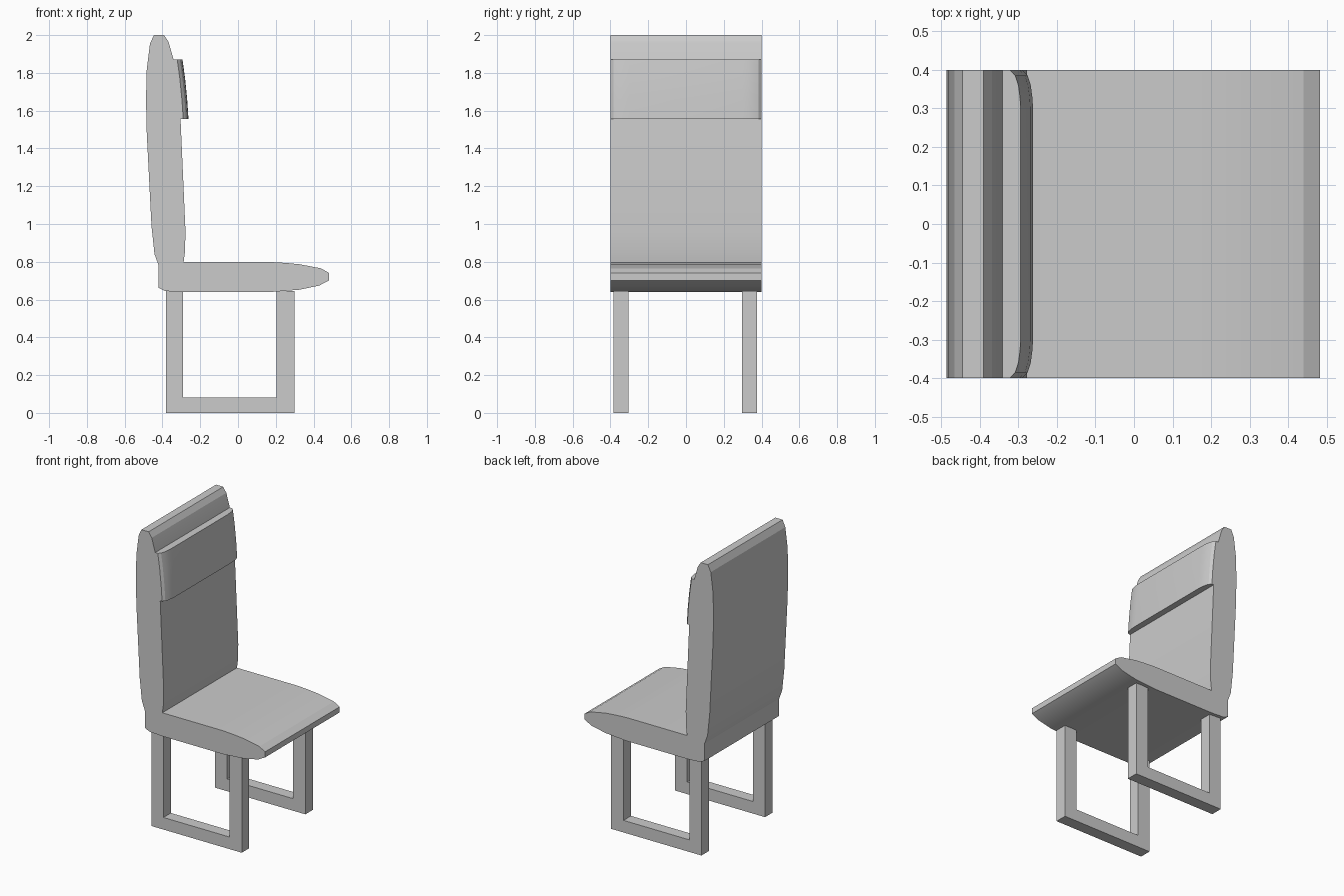
import bpy, bmesh

if "Cube" in bpy.data.objects:
    bpy.data.objects.remove(bpy.data.objects["Cube"])


def finish(name, bm):
    bmesh.ops.recalc_face_normals(bm, faces=bm.faces)
    me = bpy.data.meshes.new(name)
    bm.to_mesh(me)
    bm.free()
    ob = bpy.data.objects.new(name, me)
    bpy.context.collection.objects.link(ob)
    bpy.ops.object.select_all(action='DESELECT')
    ob.select_set(True)
    bpy.context.view_layer.objects.active = ob
    bpy.ops.object.shade_smooth_by_angle(angle=0.3)
    return ob


def loft(name, rings):
    """Closed solid through a stack of rings with equal point counts."""
    bm = bmesh.new()
    rows = [[bm.verts.new(p) for p in r] for r in rings]
    n = len(rows[0])
    for a, b in zip(rows, rows[1:]):
        for i in range(n):
            j = (i + 1) % n
            bm.faces.new((a[i], a[j], b[j], b[i]))
    bm.faces.new(rows[0])
    bm.faces.new(rows[-1])
    return finish(name, bm)


def extrude_y(name, profile, y0, y1):
    return loft(name, [[(x, y, z) for x, z in profile] for y in (y0, y1)])


# Seat and backrest share one continuous side profile
body = [
    (-0.385, 0.645), (-0.29, 0.64), (0.17, 0.64), (0.325, 0.652),
    (0.43, 0.674), (0.483, 0.702), (0.483, 0.74), (0.44, 0.765),
    (0.325, 0.787), (0.25, 0.794), (0.167, 0.799), (-0.288, 0.799),
    (-0.281, 0.85), (-0.278, 0.96), (-0.304, 1.55), (-0.318, 1.72),
    (-0.341, 1.87), (-0.368, 1.965), (-0.391, 2.0), (-0.445, 2.0),
    (-0.466, 1.955), (-0.483, 1.82), (-0.487, 1.66), (-0.483, 1.48),
    (-0.458, 0.99), (-0.442, 0.84), (-0.42, 0.78), (-0.42, 0.662),
]
extrude_y("seat_and_backrest", body, -0.4, 0.4)

# Headrest pad: bowed front face with rounded side edges
half = [(0.4, 0.028), (0.385, 0.014), (0.36, 0.006), (0.33, 0.002), (0.3, 0)]
across = [(-y, d) for y, d in half] + half[::-1]
levels = [(1.555, -0.262), (1.66, -0.269), (1.77, -0.280), (1.872, -0.294)]
loft("headrest", [
    [(x - d, y, z) for y, d in across] + [(-0.37, 0.4, z), (-0.37, -0.4, z)]
    for z, x in levels])

# Two U-shaped sled legs
frame = [(-0.38, 0), (0.298, 0), (0.298, 0.645), (0.205, 0.645),
         (0.205, 0.082), (-0.29, 0.082), (-0.29, 0.645), (-0.38, 0.645)]
for name, y in (("front_leg_frame", -0.385), ("back_leg_frame", 0.297)):
    extrude_y(name, frame, y, y + 0.08)
